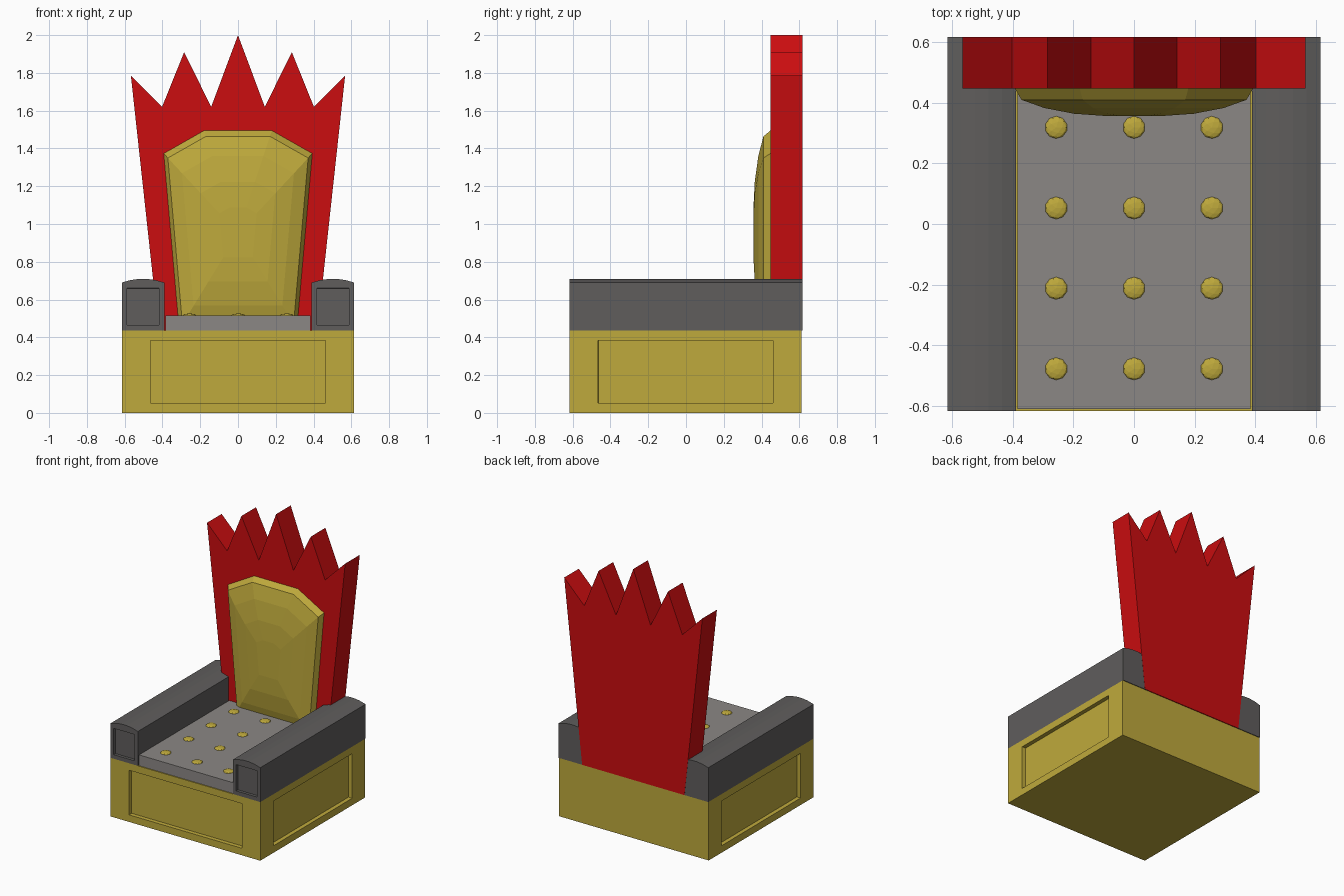
import bpy, bmesh
from mathutils import Vector, Matrix

cube = bpy.data.objects.get("Cube")
if cube:
    bpy.data.objects.remove(cube, do_unlink=True)


def material(name, rgb):
    m = bpy.data.materials.new(name)
    m.use_nodes = True
    m.diffuse_color = (*rgb, 1)
    m.node_tree.nodes["Principled BSDF"].inputs["Base Color"].default_value = (*rgb, 1)
    return m


GOLD = material("gold", (0.52, 0.40, 0.045))
RED = material("red", (0.60, 0.004, 0.005))
DARK = material("dark grey", (0.115, 0.11, 0.108))
GREY = material("seat grey", (0.26, 0.245, 0.235))


def finish(bm, name, mat):
    bmesh.ops.recalc_face_normals(bm, faces=bm.faces)
    mesh = bpy.data.meshes.new(name)
    bm.to_mesh(mesh)
    bm.free()
    mesh.materials.append(mat)
    obj = bpy.data.objects.new(name, mesh)
    bpy.context.collection.objects.link(obj)
    return obj


def carve(bm, face, margin, depth):
    """Sink a rectangular panel into a face."""
    corners = [v.co.copy() for v in face.verts]
    centre, normal = face.calc_center_median(), face.normal.copy()
    bmesh.ops.inset_individual(bm, faces=[face], thickness=0.01)
    for v in face.verts:
        corner = min(corners, key=lambda c: (c - v.co).length)
        for i in range(3):
            d = corner[i] - centre[i]
            if abs(d) > 0.001:
                v.co[i] = corner[i] - (margin[i] if d > 0 else -margin[i])
    bmesh.ops.inset_individual(bm, faces=[face], thickness=0.001)
    for v in face.verts:
        v.co -= normal * depth


def box(name, lo, hi, mat, panels=(), margin=(0, 0, 0), depth=0.03):
    bm = bmesh.new()
    lo, hi = Vector(lo), Vector(hi)
    size = Matrix.Diagonal((*(hi - lo), 1))
    bmesh.ops.create_cube(bm, size=1, matrix=Matrix.Translation((lo + hi) / 2) @ size)
    bm.normal_update()
    chosen = [f for f in bm.faces if any(f.normal.dot(Vector(p)) > 0.9 for p in panels)]
    for f in chosen:
        carve(bm, f, margin, depth)
    return finish(bm, name, mat)


def prism(name, outline, y0, y1, mat):
    """Extrude an (x, z) outline along y."""
    bm = bmesh.new()
    face = bm.faces.new([bm.verts.new((x, y0, z)) for x, z in outline])
    new = bmesh.ops.extrude_face_region(bm, geom=[face])["geom"]
    verts = [g for g in new if isinstance(g, bmesh.types.BMVert)]
    bmesh.ops.translate(bm, verts=verts, vec=(0, y1 - y0, 0))
    return finish(bm, name, mat)


def mirrored(half):
    """Complete a left-hand outline with its right-hand reflection."""
    return half + [(-x, z) for x, z in reversed(half) if x > 0]


# Base with sunken panels on the front and sides
box("base", (-0.615, -0.617, 0), (0.615, 0.612, 0.435), GOLD,
    [(0, -1, 0), (1, 0, 0), (-1, 0, 0)], (0.152, 0.152, 0.052))

# Seat cushion
box("seat", (-0.385, -0.61, 0.43), (0.385, 0.46, 0.515), GREY)

# Armrests with a front panel and a gently arched top
for side, s in (("left", 1), ("right", -1)):
    x0, x1 = sorted((s * 0.39, s * 0.615))
    box(side + "_armrest", (x0, -0.617, 0.435), (x1, 0.617, 0.69), DARK,
        [(0, -1, 0)], (0.027, 0, 0.03), 0.02)
    mid, half = (x0 + x1) / 2, (x1 - x0) / 2
    arch = [(mid + half * t, 0.69 + 0.02 * (1 - t * t)) for t in (-1, -0.6, -0.2, 0.2, 0.6, 1)]
    prism(side + "_armrest_top", arch, -0.617, 0.617, DARK)

# Spiked back panel
prism("back_panel", mirrored([(0.42, 0.435), (0.567, 1.785), (0.402, 1.62),
                              (0.285, 1.91), (0.142, 1.62), (0, 2.0)]),
      0.447, 0.618, RED)

# Faceted back cushion: shrinking rings that bulge forward
outline = mirrored([(0, 0.44), (0.313, 0.44), (0.355, 0.92), (0.395, 1.375),
                    (0.18, 1.497), (0, 1.497)])
bm = bmesh.new()
mid_z = 0.95
rings = []
for scale, y in ((1, 0.45), (0.94, 0.41), (0.75, 0.383), (0.5, 0.364), (0.25, 0.357)):
    rings.append([bm.verts.new((x * scale, y, mid_z + (z - mid_z) * scale)) for x, z in outline])
n = len(outline)
for a, b in zip(rings, rings[1:]):
    for i in range(n):
        j = (i + 1) % n
        bm.faces.new((a[i], a[j], b[j], b[i]))
bm.faces.new(rings[-1])
bm.faces.new(list(reversed(rings[0])))
finish(bm, "back_cushion", GOLD)

# Flattened studs on the seat
bm = bmesh.new()
for x in (-0.257, 0, 0.257):
    for y in (-0.478, -0.212, 0.053, 0.319):
        place = Matrix.Translation((x, y, 0.515)) @ Matrix.Diagonal((1, 1, 0.3, 1))
        bmesh.ops.create_icosphere(bm, subdivisions=2, radius=0.037, matrix=place)
finish(bm, "seat_studs", GOLD)
